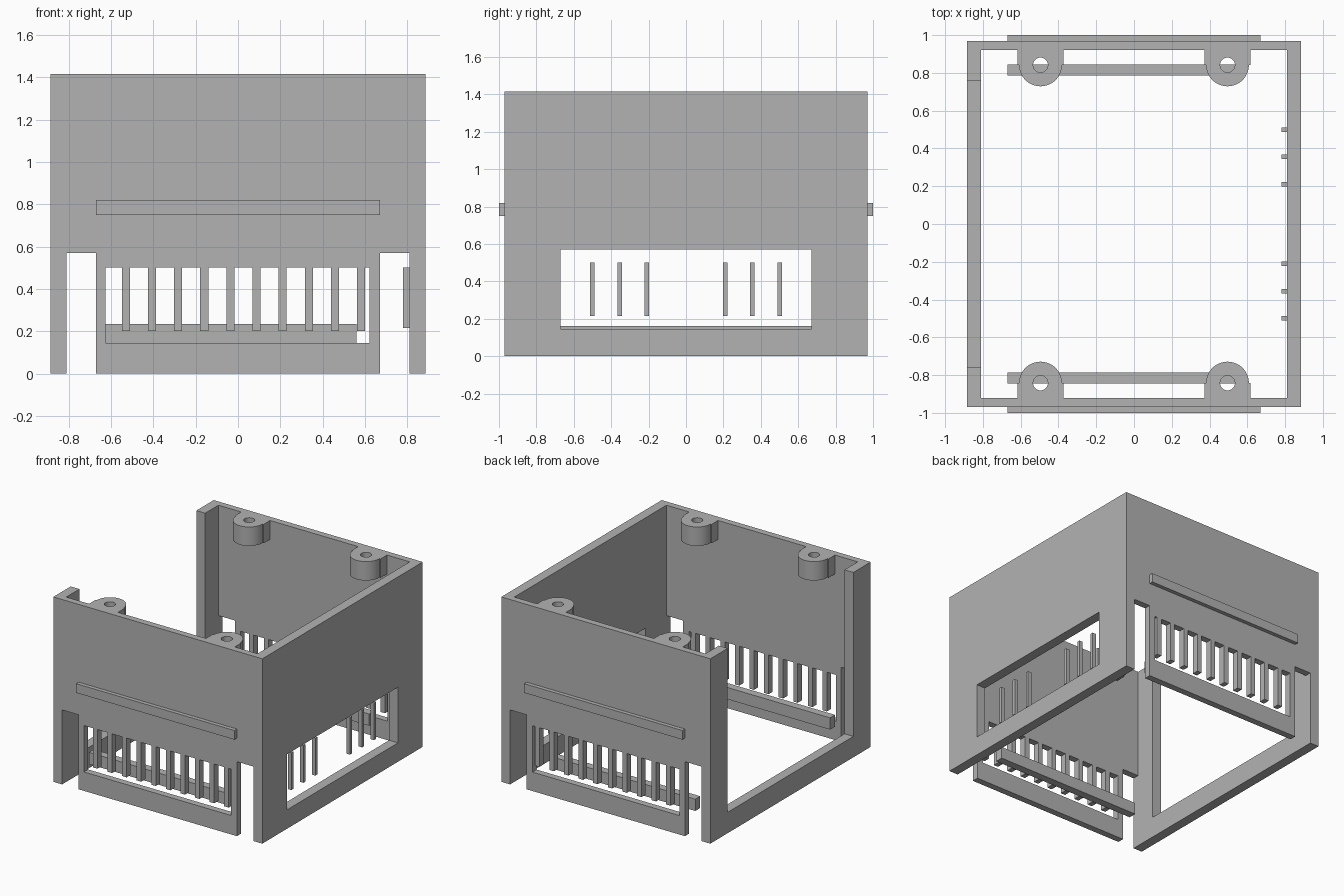
import bpy, bmesh, math

cube = bpy.data.objects.get("Cube")
if cube:
    bpy.data.objects.remove(cube, do_unlink=True)

grey = bpy.data.materials.new("plain grey")
grey.use_nodes = True
grey.diffuse_color = (0.45, 0.45, 0.45, 1)
grey.node_tree.nodes["Principled BSDF"].inputs["Base Color"].default_value = grey.diffuse_color

W, D, H = 0.885, 0.97, 1.415     # half width, half depth, height
IX, IY = 0.81, 0.92              # inner faces of the walls


def prism(name, outline, z0, z1):
    """Solid from a plan outline raised between two heights."""
    bm = bmesh.new()
    base = bm.faces.new([bm.verts.new((x, y, z0)) for x, y in outline])
    top = bmesh.ops.extrude_face_region(bm, geom=[base])["geom"]
    verts = [g for g in top if isinstance(g, bmesh.types.BMVert)]
    bmesh.ops.translate(bm, verts=verts, vec=(0, 0, z1 - z0))
    bmesh.ops.recalc_face_normals(bm, faces=bm.faces)
    mesh = bpy.data.meshes.new(name)
    bm.to_mesh(mesh)
    bm.free()
    mesh.materials.append(grey)
    ob = bpy.data.objects.new(name, mesh)
    bpy.context.collection.objects.link(ob)
    return ob


def box(name, x0, x1, y0, y1, z0, z1):
    return prism(name, [(x0, y0), (x1, y0), (x1, y1), (x0, y1)], z0, z1)


def circle(cx, cy, r, start=0.0, sweep=math.tau, n=48):
    return [(cx + r * math.cos(start + sweep * i / n),
             cy + r * math.sin(start + sweep * i / n)) for i in range(n)]


def cut(target, cutter):
    """Subtract the cutter from the target, then discard it."""
    cutter.hide_render = True
    mod = target.modifiers.new("cut", "BOOLEAN")
    mod.operation, mod.solver, mod.object = "DIFFERENCE", "EXACT", cutter
    bpy.context.view_layer.objects.active = target
    bpy.ops.object.modifier_apply(modifier=mod.name)
    bpy.data.objects.remove(cutter, do_unlink=True)


# Four-walled shell, open at top and bottom
shell = box("wall_shell", -W, W, -D, D, 0, H)
cut(shell, box("cavity", -IX, IX, -IY, IY, -1, 2))
# Large open side with a low sill, and a window in the opposite wall
cut(shell, box("side_opening", -1, -0.7, -0.76, 0.76, 0.16, 2))
cut(shell, box("side_window", 0.7, 1, -0.67, 0.67, 0.145, 0.57))
# Corner notches and grille windows through front and back walls
for x0, x1 in ((-IX, -0.67), (0.67, IX)):
    cut(shell, box("notch", x0, x1, -1.2, 1.2, -0.2, 0.57))
cut(shell, box("grille_window", -0.625, 0.62, -1.2, 1.2, 0.145, 0.5))

for side, s in (("front", -1), ("back", 1)):
    def across(a, b):
        return sorted((s * a, s * b))

    # Hanging grille bars
    for i in range(10):
        x = -0.53 + i * 0.1235
        box(f"{side}_grille_bar_{i + 1}", x - 0.019, x + 0.019, *across(IY, D), 0.2, 0.5)
    # Outer ridge and inner rail
    box(f"{side}_ridge", -0.67, 0.67, *across(D, 1.0), 0.75, 0.82)
    box(f"{side}_inner_rail", -0.67, 0.56, *across(0.785, 0.845), 0.145, 0.235)
    # Screw bosses: rounded lug with a stepped block at the wall
    for label, x in (("right", -0.495), ("left", 0.495)):
        cy, r, w = s * 0.842, 0.113, 0.122
        start = math.pi if s > 0 else 0.0
        arc = circle(x, cy, r, start, math.pi, 32) + [(x + s * r, cy)]
        wall = [(x + s * w, cy), (x + s * w, s * IY), (x - s * w, s * IY), (x - s * w, cy)]
        boss = prism(f"{side}_{label}_screw_boss", arc + wall, 1.27, H)
        cut(boss, prism("screw_hole", circle(x, cy, 0.039), 1, 2))
        bpy.ops.object.select_all(action="DESELECT")
        boss.select_set(True)
        bpy.context.view_layer.objects.active = boss
        bpy.ops.object.shade_smooth_by_angle(angle=math.radians(30))

# Thin upright bars inside the side window
for i, y in enumerate((0.21, 0.355, 0.5)):
    for label, s in (("front", -1), ("back", 1)):
        box(f"{label}_window_bar_{i + 1}", 0.78, IX, s * y - 0.012, s * y + 0.012, 0.215, 0.5)
